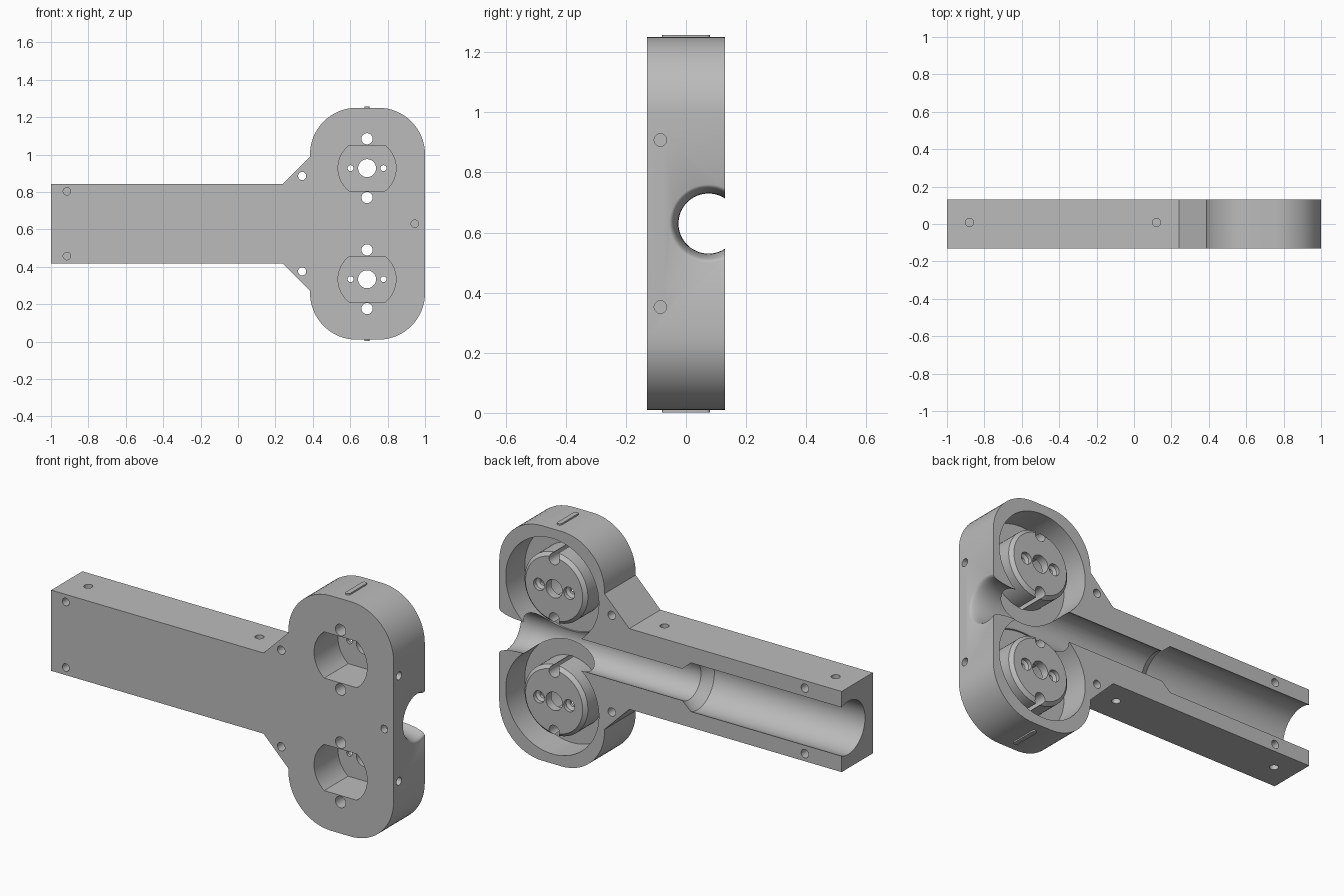
import bpy, bmesh
from math import sin, cos, pi, radians, asin

cube = bpy.data.objects.get("Cube")
if cube:
    bpy.data.objects.remove(cube, do_unlink=True)

# One plain grey material
grey = bpy.data.materials.new("plain grey")
grey.use_nodes = True
grey.diffuse_color = (0.5, 0.5, 0.5, 1)
grey.node_tree.nodes["Principled BSDF"].inputs["Base Color"].default_value = (0.5, 0.5, 0.5, 1)

FRONT, BACK = -0.13, 0.13
MID_Z = 0.63
HUB_X, HUB_DZ = 0.69, 0.297
HUBS = (MID_Z - HUB_DZ, MID_Z + HUB_DZ)


def finish(bm, name):
    bmesh.ops.recalc_face_normals(bm, faces=bm.faces)
    mesh = bpy.data.meshes.new(name)
    bm.to_mesh(mesh)
    bm.free()
    mesh.materials.append(grey)
    obj = bpy.data.objects.new(name, mesh)
    bpy.context.collection.objects.link(obj)
    return obj


def prism(name, outline, y0, y1):
    """Extrude an x-z outline along y."""
    bm = bmesh.new()
    a = [bm.verts.new((x, y0, z)) for x, z in outline]
    b = [bm.verts.new((x, y1, z)) for x, z in outline]
    bm.faces.new(a)
    bm.faces.new(b)
    for i in range(len(a)):
        j = (i + 1) % len(a)
        bm.faces.new((a[i], a[j], b[j], b[i]))
    return finish(bm, name)


def lathe(name, axis, centre, profile, n=48):
    """Turn (position, radius) pairs round a line parallel to the axis."""
    bm = bmesh.new()
    u, v = [k for k in range(3) if k != axis]
    rings = []
    for pos, r in profile:
        ring = []
        for i in range(n):
            t = 2 * pi * (i + 0.5) / n
            p = [0, 0, 0]
            p[axis] = pos
            p[u] = centre[0] + r * cos(t)
            p[v] = centre[1] + r * sin(t)
            ring.append(bm.verts.new(p))
        rings.append(ring)
    for r0, r1 in zip(rings, rings[1:]):
        for i in range(n):
            j = (i + 1) % n
            bm.faces.new((r0[i], r0[j], r1[j], r1[i]))
    bm.faces.new(rings[0])
    bm.faces.new(rings[-1])
    return finish(bm, name)


def combine(target, tool, operation="DIFFERENCE"):
    mod = target.modifiers.new("combine", "BOOLEAN")
    mod.object = tool
    mod.operation = operation
    mod.solver = "EXACT"
    bpy.context.view_layer.objects.active = target
    bpy.ops.object.modifier_apply(modifier=mod.name)
    bpy.data.objects.remove(tool, do_unlink=True)


def drill(axis, centre, start, end, r, n=24):
    combine(body, lathe("drill", axis, centre, [(start, r), (end, r)], n))


def arc(cx, cz, r, a0, a1, n=16):
    angles = [radians(a0 + (a1 - a0) * i / n) for i in range(n + 1)]
    return [(cx + r * cos(a), cz + r * sin(a)) for a in angles]


# Body outline: upper half, then mirrored below
upper = arc(0.75, 1.0, 0.25, 0, 90) + arc(0.635, 1.0, 0.25, 90, 180)
upper += [(0.385, 0.988), (0.24, 0.843), (-1, 0.843)]
lower = [(x, 2 * MID_Z - z) for x, z in reversed(upper)]
body = prism("body_half", upper + lower, FRONT, BACK)

# Round recesses with a hub standing in each
for z in HUBS:
    drill(1, (HUB_X, z), -0.03, 0.2, 0.272, 72)
for z in HUBS:
    hub = lathe("hub", 1, (HUB_X, z),
                [(-0.07, 0.185), (0.097, 0.185), (0.115, 0.167)], 64)
    combine(body, hub, "UNION")

# Lengthwise bore: wide in the arm, narrow in the head, flared mouth
bore = [(-1.1, 0.14), (-0.12, 0.14), (-0.07, 0.1)]
for i in range(9):
    t = pi / 2 * i / 8
    bore.append((0.87 + 0.13 * sin(t), 0.1 + 0.03 * (1 - cos(t))))
bore.append((1.1, 0.13))
combine(body, lathe("bore", 0, (0.075, MID_Z), bore, 64))

# Hub pockets with two flats, and the hub screw holes
for z in HUBS:
    r, flat = 0.155, 0.122
    a = math_angle = asin(flat / r) * 180 / pi
    outline = arc(HUB_X, z, r, -a, a) + arc(HUB_X, z, r, 180 - a, 180 + a)
    combine(body, prism("pocket", outline, -0.2, 0.07))
    drill(1, (HUB_X, z), -0.2, 0.2, 0.048, 32)
    for s in (-1, 1):
        drill(1, (HUB_X, z + s * 0.157), -0.2, 0.2, 0.03)
        sink = lathe("sink", 1, (HUB_X + s * 0.088, z),
                     [(0.0, 0.016), (0.085, 0.016), (0.095, 0.032), (0.2, 0.032)], 24)
        combine(body, sink)

# Small holes, mirrored above and below the middle
for s in (-1, 1):
    drill(1, (0.343, MID_Z + s * 0.255), -0.2, 0.2, 0.022)
    drill(1, (-0.915, MID_Z + s * 0.173), -0.2, -0.08, 0.02)
    drill(1, (-0.785, MID_Z + s * 0.173), 0.08, 0.2, 0.022)
    drill(0, (-0.085, MID_Z + s * 0.278), 0.94, 1.1, 0.021)
    for x in (-0.88, 0.12):
        drill(2, (x, 0.008), MID_Z + s * 0.158, MID_Z + s * 0.3, 0.022)
drill(1, (0.945, MID_Z), -0.2, -0.09, 0.02)

# Thin raised tabs on the head's top and bottom, with rounded ends
for side, name in ((1, "top_tab"), (-1, "bottom_tab")):
    bm = bmesh.new()
    ends = arc(HUB_X, 0.067, 0.013, 0, 180, 8) + arc(HUB_X, -0.067, 0.013, 180, 360, 8)
    z0, z1 = MID_Z + side * 0.61, MID_Z + side * 0.628
    face = bm.faces.new([bm.verts.new((x, y, z0)) for x, y in ends])
    new = bmesh.ops.extrude_face_region(bm, geom=[face])["geom"]
    for vert in (g for g in new if isinstance(g, bmesh.types.BMVert)):
        vert.co.z = z1
    combine(body, finish(bm, name), "UNION")

# Smooth curves, keep edges crisp
bpy.ops.object.select_all(action="DESELECT")
body.select_set(True)
bpy.context.view_layer.objects.active = body
bpy.ops.object.shade_smooth_by_angle(angle=radians(30))
